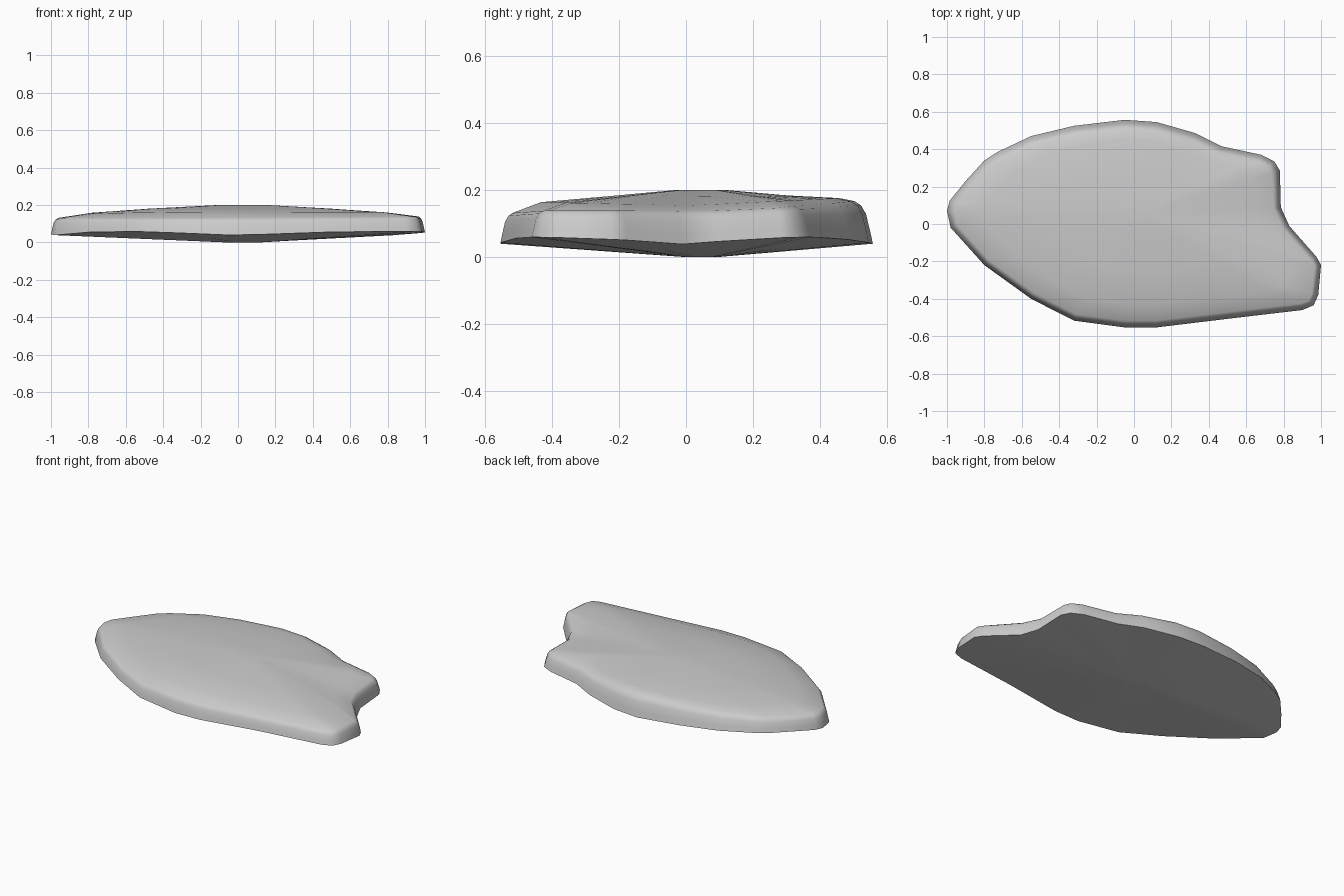
import bpy, bmesh
from mathutils import Vector

if "Cube" in bpy.data.objects:
    bpy.data.objects.remove(bpy.data.objects["Cube"])

# Outline seen from above, clockwise from the left tip
OUTLINE = [(-1, .07), (-.985, .125), (-.9, .23), (-.8, .34), (-.73, .385), (-.55, .47),
           (-.32, .525), (-.05, .557), (.12, .545), (.33, .485), (.47, .415), (.68, .37),
           (.75, .335), (.78, .285), (.785, .09), (.83, -.01), (.975, -.175), (1, -.22),
           (.985, -.38), (.96, -.435), (.9, -.46), (.5, -.507), (.12, -.553), (-.05, -.553),
           (-.32, -.517), (-.55, -.4), (-.8, -.22), (-.98, -.02)]
pts = [Vector(p) for p in OUTLINE]
n = len(pts)
centre = Vector((.03, .05))


def inset(i, d):
    """Move outline point i inward by d."""
    t = (pts[(i + 1) % n] - pts[i]).normalized() + (pts[i] - pts[i - 1]).normalized()
    t.normalize()
    return pts[i] + Vector((t.y, -t.x)) * d


def edge_z(p):
    """Lower edge rises towards the diagonals."""
    q = Vector((p.x, p.y * 1.8)).normalized()
    return .037 + .022 * abs(2 * q.x * q.y)


bm = bmesh.new()


def ring(func):
    return [bm.verts.new(func(i)) for i in range(n)]


def wall(k_inset, k_height):
    """Ring on the side wall, as a share of full rim inset and height."""
    def f(i):
        p = pts[i]
        back = max(0, p.y / .55)
        q = inset(i, k_inset * (.036 + .018 * back))
        top = .13 + .035 * back ** 2 + .008 * max(0, p.x)
        low = edge_z(p)
        return (q.x, q.y, low + (top - low) * k_height)
    return f


def crown(scale, z, side, back):
    """Ring on the top, a scaled copy of the outline."""
    def f(i):
        q = centre + (pts[i] - centre) * scale
        y = pts[i].y / .55
        return (q.x, q.y, z + side * abs(y) + back * max(0, y))
    return f


def under(scale):
    def f(i):
        q = centre + (pts[i] - centre) * scale
        s = (scale - .1) / .9
        return (q.x, q.y, edge_z(pts[i]) * s)
    return f


# Rings from the belly, round the edge and up to the flat crown
rings = [ring(f) for f in (
    under(.1), under(.55), under(.97), wall(0, 0), wall(.15, .3), wall(.38, .7), wall(.65, .9),
    wall(1, 1), crown(.8, .153, .01, .012), crown(.5, .179, 0, .004), crown(.12, .2, 0, 0))]
for a, b in zip(rings, rings[1:]):
    for i in range(n):
        j = (i + 1) % n
        bm.faces.new((a[i], a[j], b[j], b[i]))
bm.faces.new(rings[0])
bm.faces.new(rings[-1])
bmesh.ops.recalc_face_normals(bm, faces=bm.faces)

mesh = bpy.data.meshes.new("flat_stone")
bm.to_mesh(mesh)
bm.free()
stone = bpy.data.objects.new("flat_stone", mesh)
bpy.context.collection.objects.link(stone)
bpy.context.view_layer.objects.active = stone
stone.select_set(True)
bpy.ops.object.shade_smooth_by_angle(angle=.75)
